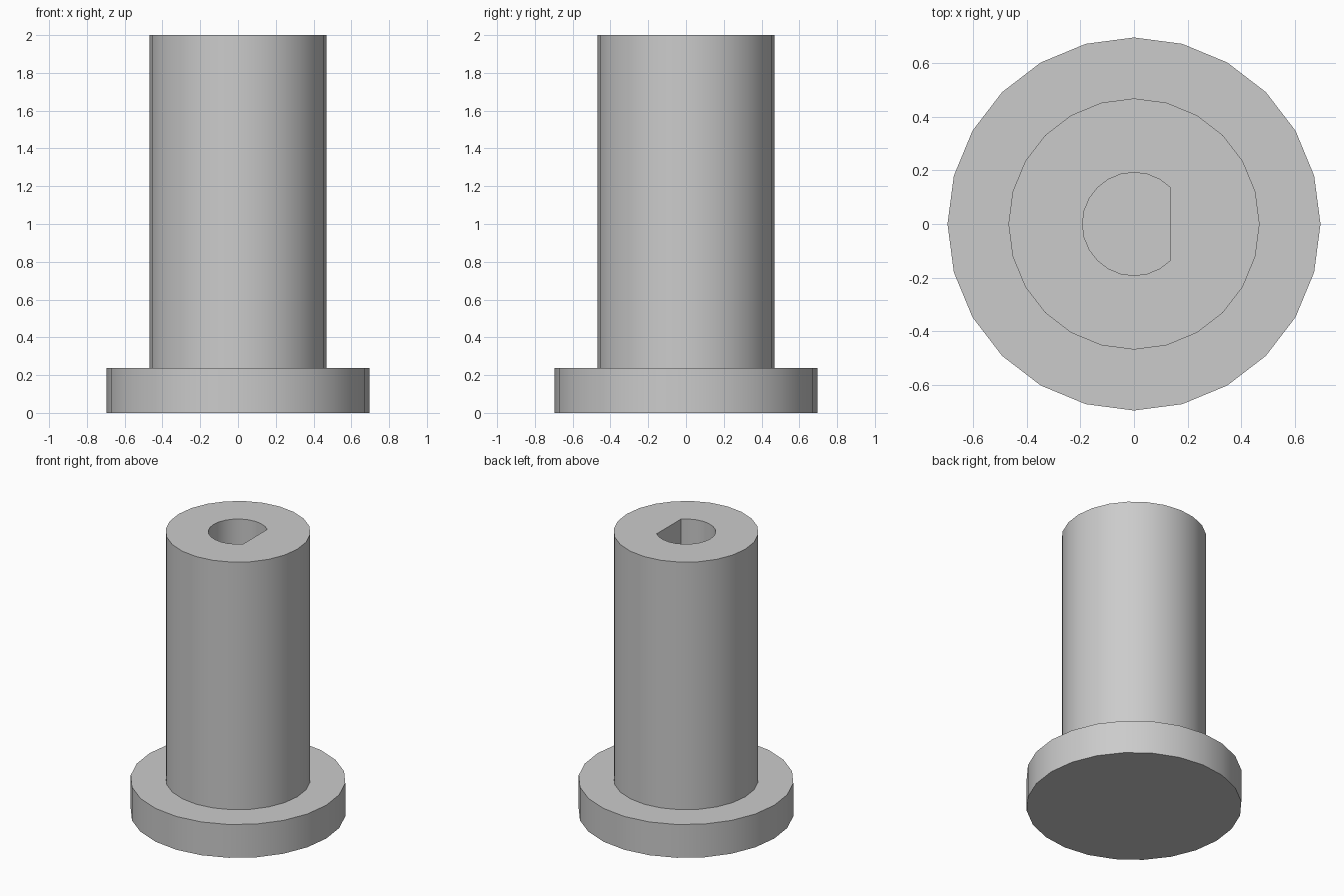
import bpy, bmesh
from math import cos, sin, radians, tau

if "Cube" in bpy.data.objects:
    bpy.data.objects.remove(bpy.data.objects["Cube"])

SIDES = 24
HOLE_R = 0.192
FLAT_X = HOLE_R * cos(radians(45))   # flat side of the D-shaped bore


def ring(bm, radius, z, flat=None):
    verts = []
    for i in range(SIDES):
        a = tau * i / SIDES
        r = radius
        if flat and cos(a) > 0:
            r = min(r, flat / cos(a))
        verts.append(bm.verts.new((r * cos(a), r * sin(a), z)))
    return verts


# Outer wall from the base up, over the rim and down into the blind bore
sections = [
    (0.695, 0.0, None), (0.695, 0.237, None),        # base flange
    (0.468, 0.237, None), (0.468, 2.0, None),        # shaft
    (HOLE_R, 2.0, FLAT_X), (HOLE_R, 0.237, FLAT_X),  # D-shaped bore
]
bm = bmesh.new()
rings = [ring(bm, *s) for s in sections]
for lower, upper in zip(rings, rings[1:]):
    for i in range(SIDES):
        j = (i + 1) % SIDES
        bm.faces.new((lower[i], lower[j], upper[j], upper[i]))

# Base underside and bore floor
bm.faces.new(rings[0][::-1])
bm.faces.new(rings[-1])
bmesh.ops.recalc_face_normals(bm, faces=bm.faces)

mesh = bpy.data.meshes.new("flanged_shaft")
bm.to_mesh(mesh)
bm.free()
shaft = bpy.data.objects.new("flanged_shaft", mesh)
bpy.context.collection.objects.link(shaft)

# Smooth round walls with crisp rims
bpy.context.view_layer.objects.active = shaft
shaft.select_set(True)
bpy.ops.object.shade_smooth_by_angle(angle=radians(30))
